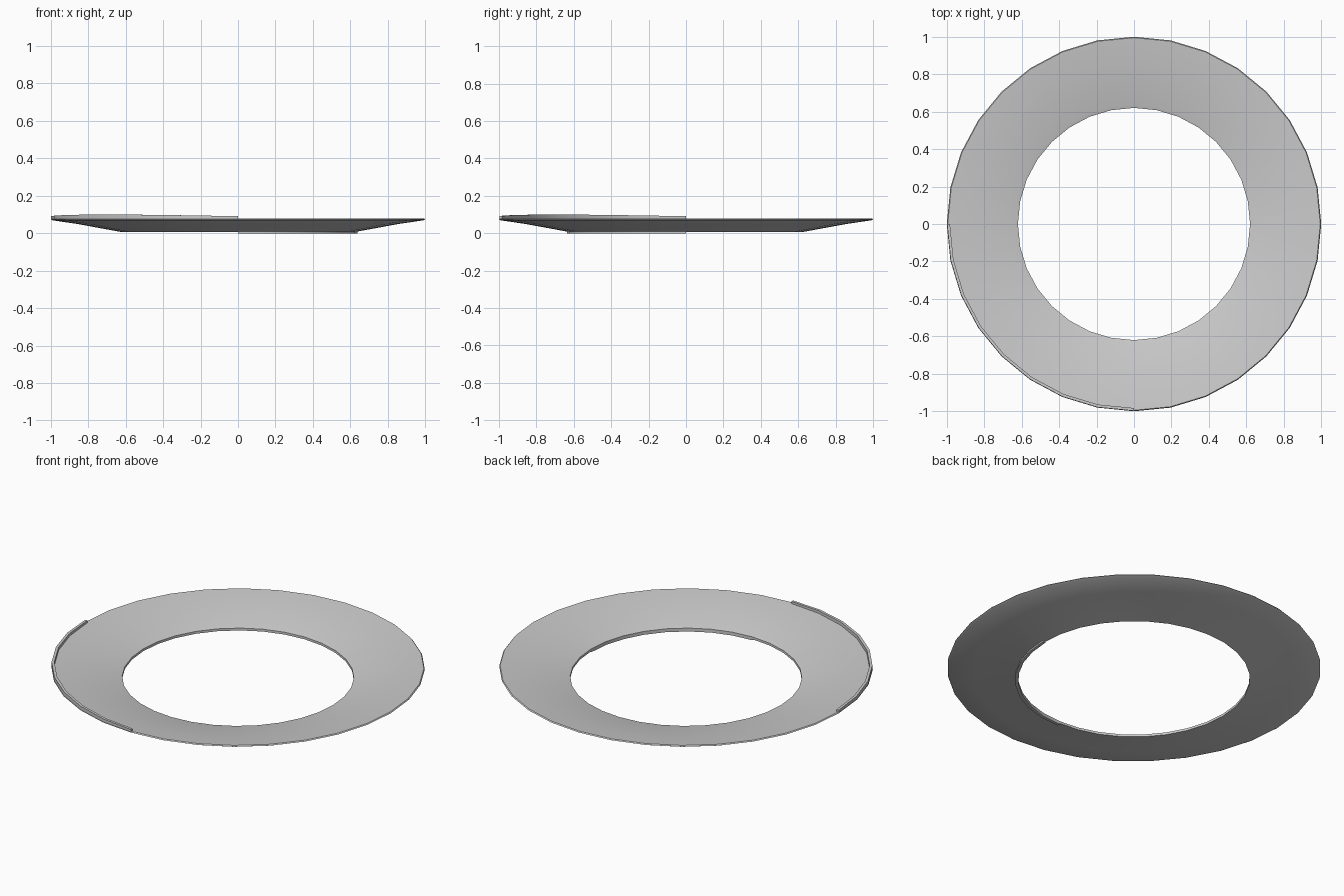
import bpy, bmesh
from math import sin, cos, pi

if "Cube" in bpy.data.objects:
    bpy.data.objects.remove(bpy.data.objects["Cube"])

SIDES = 32


def sweep(name, profile_at, first, last):
    """Sweep a closed (radius, z) profile around z between two side steps."""
    bm = bmesh.new()
    closed = last - first == SIDES
    rings = []
    for i in range(first, last if closed else last + 1):
        a = 2 * pi * i / SIDES
        rings.append([bm.verts.new((r * cos(a), r * sin(a), z))
                      for r, z in profile_at((i - first) / (last - first))])
    n = len(rings[0])
    pairs = list(zip(rings, rings[1:]))
    if closed:
        pairs.append((rings[-1], rings[0]))
    for p, q in pairs:
        for j in range(n):
            k = (j + 1) % n
            bm.faces.new((p[j], q[j], q[k], p[k]))
    if not closed:
        bm.faces.new(rings[0])
        bm.faces.new(rings[-1])
    bmesh.ops.recalc_face_normals(bm, faces=bm.faces)
    mesh = bpy.data.meshes.new(name)
    bm.to_mesh(mesh)
    bm.free()
    ob = bpy.data.objects.new(name, mesh)
    bpy.context.collection.objects.link(ob)
    bpy.context.view_layer.objects.active = ob
    ob.select_set(True)
    bpy.ops.object.shade_smooth_by_angle(angle=0.45)
    ob.select_set(False)
    return ob


# shallow conical ring
sweep("dished_ring", lambda t: [(0.62, 0.006), (0.86, 0.050), (0.99, 0.069),
                                (1.0, 0.074), (0.995, 0.080), (0.88, 0.067),
                                (0.637, 0.025), (0.62, 0.020)], 0, SIDES)


# raised lip along one quarter of the outer edge, highest in the middle
def rim_lip(t):
    top = 0.091 + 0.009 * sin(pi * t)
    return [(0.983, 0.074), (0.998, 0.074), (0.998, top), (0.983, top)]


sweep("outer_rim_lip", rim_lip, 16, 24)

# small lip under one quarter of the inner edge
sweep("inner_rim_lip", lambda t: [(0.62, 0.0), (0.637, 0.0),
                                  (0.637, 0.014), (0.62, 0.014)], 24, 32)
